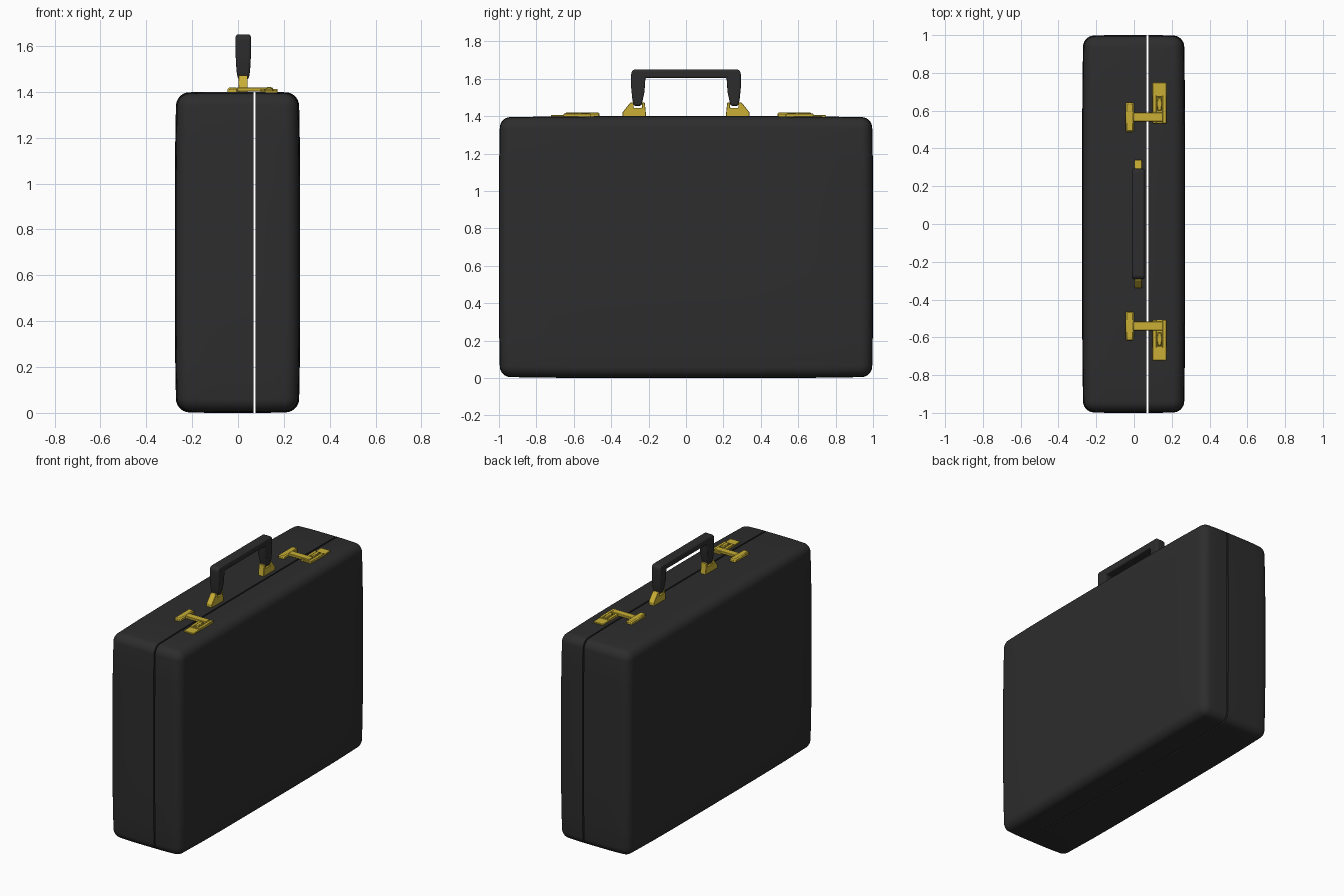
import bpy, bmesh
from mathutils import Vector

if "Cube" in bpy.data.objects:
    bpy.data.objects.remove(bpy.data.objects["Cube"])


def material(name, rgb):
    m = bpy.data.materials.new(name)
    m.diffuse_color = (*rgb, 1)
    m.use_nodes = True
    m.node_tree.nodes["Principled BSDF"].inputs["Base Color"].default_value = m.diffuse_color
    return m


BLACK = material("black leather", (0.026, 0.026, 0.026))
GOLD = material("brass", (0.58, 0.43, 0.035))


def finish(name, bm, mat, bevel=0.0, segments=2):
    bmesh.ops.recalc_face_normals(bm, faces=bm.faces)
    me = bpy.data.meshes.new(name)
    bm.to_mesh(me)
    bm.free()
    me.materials.append(mat)
    ob = bpy.data.objects.new(name, me)
    bpy.context.collection.objects.link(ob)
    if bevel:
        b = ob.modifiers.new("bevel", 'BEVEL')
        b.width, b.segments, b.limit_method = bevel, segments, 'ANGLE'
    bpy.ops.object.select_all(action='DESELECT')
    ob.select_set(True)
    bpy.context.view_layer.objects.active = ob
    bpy.ops.object.shade_smooth_by_angle(angle=0.6)
    return ob


def box(name, x, y, z, bevel=0.002):
    bm = bmesh.new()
    bmesh.ops.create_cube(bm, size=1)
    for v in bm.verts:
        v.co = [(lo + hi) / 2 + c * (hi - lo) for c, (lo, hi) in zip(v.co, (x, y, z))]
    return finish(name, bm, GOLD, bevel, 1)


def prism(name, pts, x0, x1, mat, bevel, segments):
    """Extrude a (y, z) outline from x0 to x1."""
    bm = bmesh.new()
    f = bm.faces.new([bm.verts.new((x0, y, z)) for y, z in pts])
    ext = bmesh.ops.extrude_face_region(bm, geom=[f])
    for v in ext["geom"]:
        if isinstance(v, bmesh.types.BMVert):
            v.co.x = x1
    return finish(name, bm, mat, bevel, segments)


# Case: a bulging rounded box, cut into two shells at the seam
def shell(name, cut, keep_low):
    half, r = Vector((0.273, 1.0, 0.70)), 0.055
    bm = bmesh.new()
    bmesh.ops.create_cube(bm, size=2)
    bmesh.ops.subdivide_edges(bm, edges=bm.edges[:], cuts=15, use_grid_fill=True)
    for v in bm.verts:
        core, d = Vector(), Vector()
        for i in range(3):
            t = v.co[i]
            s = 1 if t > 0 else -1
            core[i] = s * min(abs(t) * 2, 1) * (half[i] - r)
            d[i] = s * max(abs(t) * 2 - 1, 0)
        p = core + d.normalized() * r
        q = [(p[i] / half[i]) ** 4 for i in range(3)]
        for i in range(3):
            j, k = (i + 1) % 3, (i + 2) % 3
            p[i] *= 1 - 0.006 / half[i] * (q[j] + q[k])
        v.co = p + Vector((-0.002, 0, 0.70))
    res = bmesh.ops.bisect_plane(
        bm, geom=bm.verts[:] + bm.edges[:] + bm.faces[:], plane_co=(cut, 0, 0),
        plane_no=(1, 0, 0), clear_outer=keep_low, clear_inner=not keep_low)
    rim = [e for e in res["geom_cut"] if isinstance(e, bmesh.types.BMEdge)]
    bmesh.ops.contextual_create(bm, geom=rim)
    finish(name, bm, BLACK)


shell("case_body", 0.067, True)
shell("case_lid", 0.076, False)

# Handle: a bracket-shaped grip with legs that taper at the foot
outer = [(0.245, 1.455), (0.28, 1.455), (0.287, 1.49), (0.293, 1.55), (0.293, 1.635), (0.28, 1.65)]
inner = [(-0.217, 1.605), (-0.222, 1.53), (-0.238, 1.455)]
right_in = [(-y, z) for y, z in reversed(inner)]
left_out = [(-y, z) for y, z in reversed(outer)]
handle = prism("handle", outer[1:] + left_out[:-1] + inner[::-1] + right_in[::-1],
               -0.01, 0.056, BLACK, 0.012, 3)
for v in handle.data.vertices:
    if v.co.z < 1.52:
        v.co.x = 0.023 + (v.co.x - 0.023) * (0.72 if v.co.z < 1.47 else 0.9)

bracket = [(0.212, 1.39), (0.34, 1.39), (0.34, 1.42), (0.298, 1.472), (0.28, 1.472),
           (0.28, 1.445), (0.235, 1.445), (0.235, 1.472), (0.22, 1.472)]

# Brass fittings, mirrored to both ends
for s, side in ((1, "right"), (-1, "left")):
    def Y(a, b):
        return tuple(sorted((0.013 + s * a, 0.013 + s * b)))

    prism(f"handle_bracket_{side}", [(s * y, z) for y, z in bracket],
          0.002, 0.042, GOLD, 0.002, 1)
    # Latch plate: thin end, thicker frame around the button
    box(f"latch_plate_{side}", (0.098, 0.172), Y(0.52, 0.735), (1.38, 1.406))
    box(f"latch_frame_near_{side}", (0.098, 0.118), Y(0.52, 0.668), (1.39, 1.413))
    box(f"latch_frame_far_{side}", (0.152, 0.172), Y(0.52, 0.668), (1.39, 1.413))
    box(f"latch_frame_end_{side}", (0.118, 0.152), Y(0.66, 0.668), (1.39, 1.413))
    box(f"latch_button_{side}", (0.122, 0.148), Y(0.588, 0.656), (1.39, 1.42), 0.004)
    box(f"latch_tongue_{side}", (-0.005, 0.152), Y(0.53, 0.576), (1.402, 1.418))
    box(f"latch_hinge_{side}", (-0.045, 0.0), Y(0.475, 0.63), (1.385, 1.419), 0.007)
